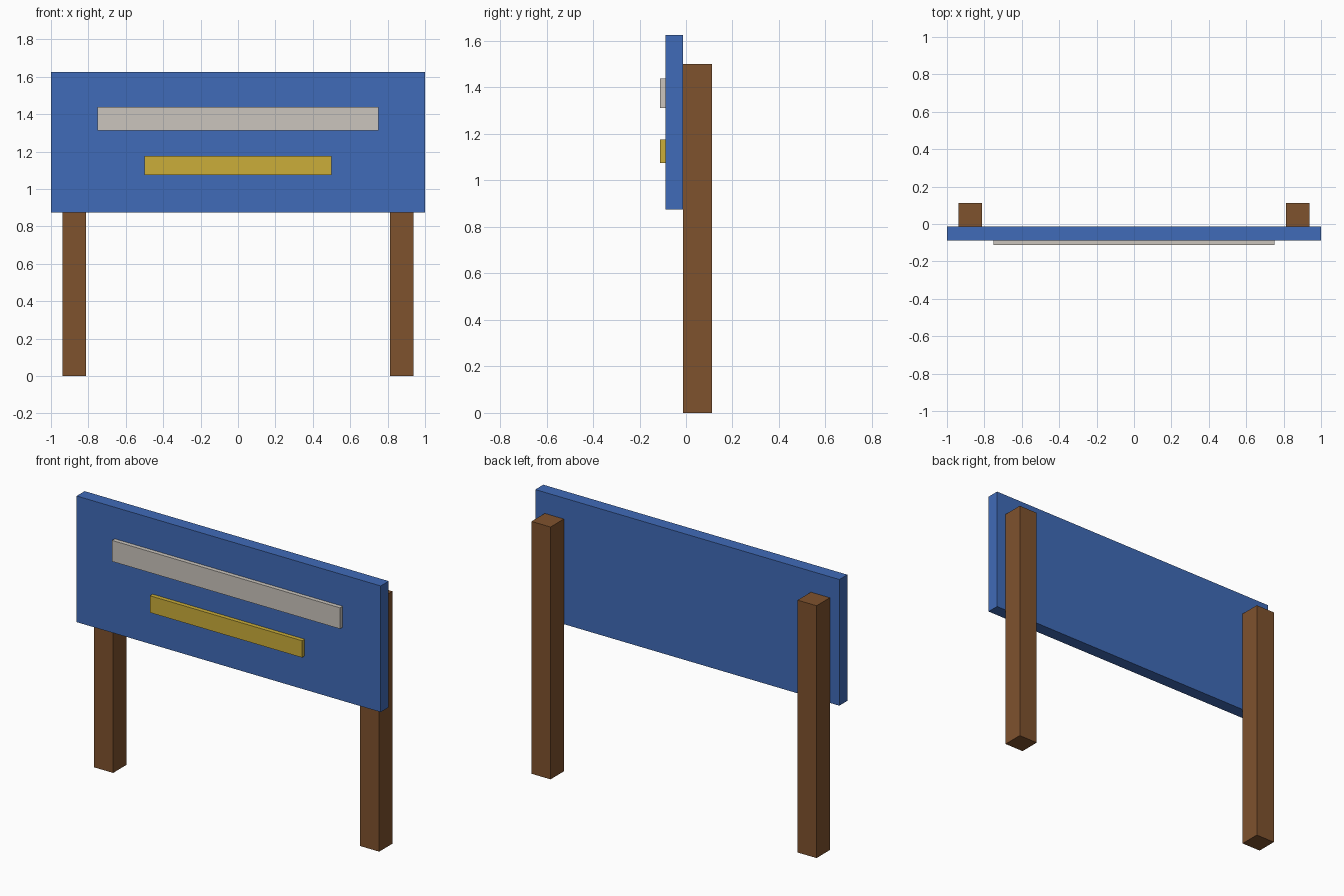
import bpy

cube = bpy.data.objects.get("Cube")
if cube:
    bpy.data.objects.remove(cube, do_unlink=True)


def make_material(name, colour):
    mat = bpy.data.materials.new(name)
    mat.use_nodes = True
    mat.diffuse_color = (*colour, 1)
    bsdf = next(n for n in mat.node_tree.nodes if n.type == "BSDF_PRINCIPLED")
    bsdf.inputs["Base Color"].default_value = (*colour, 1)
    return mat


def box(name, low, high, mat):
    """Axis-aligned box between two opposite corners."""
    centre = [(a + b) / 2 for a, b in zip(low, high)]
    size = [b - a for a, b in zip(low, high)]
    bpy.ops.mesh.primitive_cube_add(size=1, location=centre)
    obj = bpy.context.object
    obj.name = name
    obj.scale = size
    bpy.ops.object.transform_apply(location=False, rotation=False, scale=True)
    obj.data.materials.append(mat)
    return obj


wood = make_material("brown wood", (0.212, 0.084, 0.027))
blue = make_material("blue paint", (0.051, 0.147, 0.479))
white = make_material("off white", (0.597, 0.558, 0.509))
yellow = make_material("yellow", (0.597, 0.423, 0.042))

# Depths shared by neighbouring parts
board_back = -0.0125
board_front = -0.0875
strip_front = -0.1125

# Square posts behind the board
for side, x in (("left", 0.875), ("right", -0.875)):
    box(side + "_post", (x - 0.0625, board_back, 0),
        (x + 0.0625, 0.1125, 1.5), wood)

# Sign board
box("sign_board", (-1, board_front, 0.875), (1, board_back, 1.625), blue)

# Raised strips on the front of the board
box("upper_strip", (-0.75, strip_front, 1.3125), (0.75, board_front, 1.4375), white)
box("lower_strip", (-0.5, strip_front, 1.075), (0.5, board_front, 1.175), yellow)
